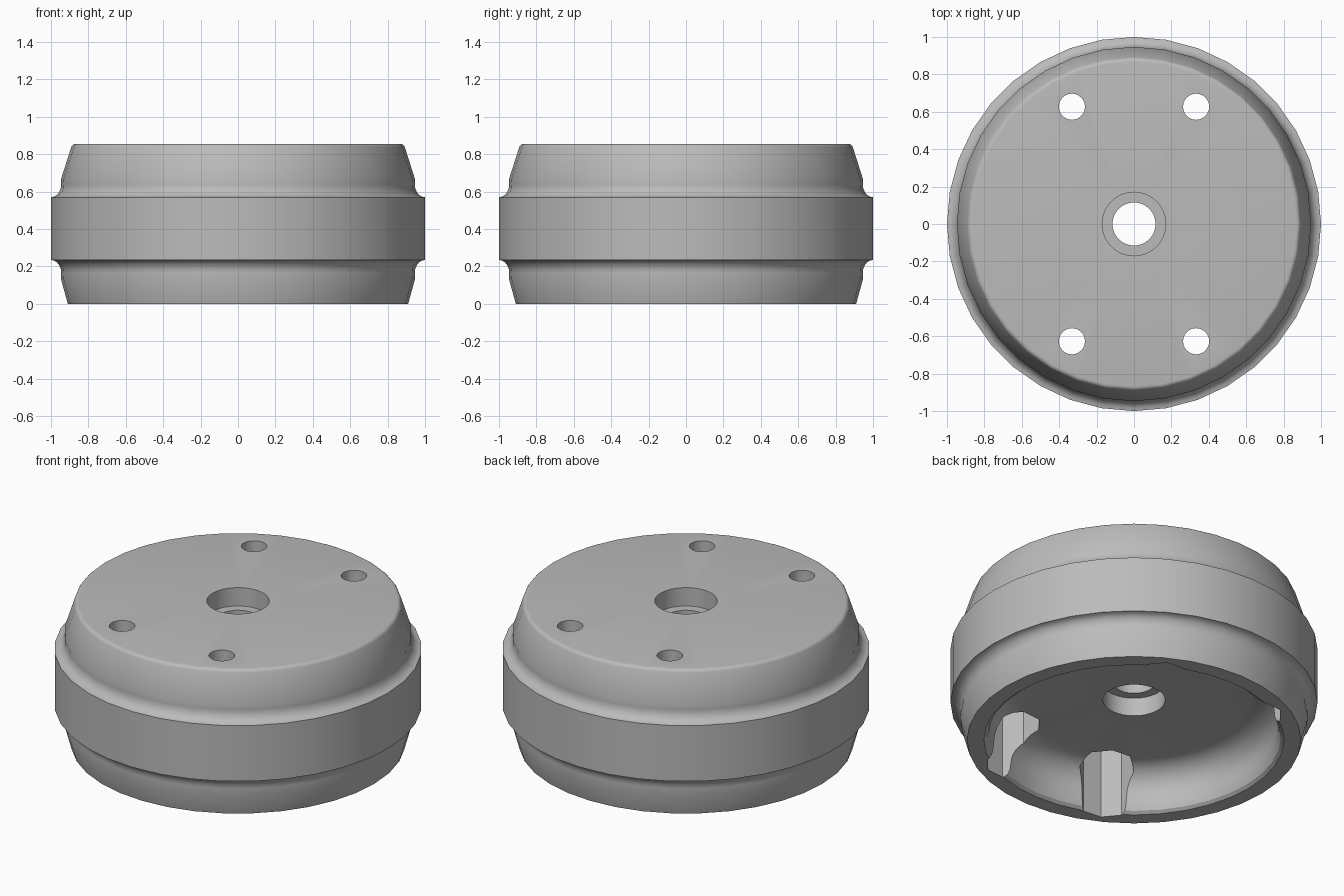
import bpy
import bmesh
import math
from mathutils import Matrix

cube = bpy.data.objects.get("Cube")
if cube:
    bpy.data.objects.remove(cube, do_unlink=True)

grey = bpy.data.materials.new("machined_grey")
grey.use_nodes = True
colour = (0.5, 0.5, 0.5, 1)
grey.diffuse_color = colour
grey.node_tree.nodes["Principled BSDF"].inputs["Base Color"].default_value = colour

SEGMENTS = 36
HEIGHT = 0.855


def new_object(name, bm):
    bmesh.ops.recalc_face_normals(bm, faces=bm.faces)
    mesh = bpy.data.meshes.new(name)
    bm.to_mesh(mesh)
    bm.free()
    mesh.materials.append(grey)
    obj = bpy.data.objects.new(name, mesh)
    bpy.context.collection.objects.link(obj)
    return obj


def lathe(name, profile):
    """Turn a closed radius/height profile around the z axis."""
    bm = bmesh.new()
    rings = []
    for i in range(SEGMENTS):
        a = math.tau * i / SEGMENTS
        rings.append([bm.verts.new((r * math.sin(a), r * math.cos(a), z))
                      for r, z in profile])
    count = len(profile)
    for i in range(SEGMENTS):
        here, there = rings[i], rings[(i + 1) % SEGMENTS]
        for j in range(count):
            k = (j + 1) % count
            bm.faces.new((here[j], here[k], there[k], there[j]))
    return new_object(name, bm)


def cutter(x, y, radius, bottom, top, sides, turn=0):
    bm = bmesh.new()
    place = Matrix.Translation((x, y, (bottom + top) / 2)) @ Matrix.Rotation(turn, 4, 'Z')
    bmesh.ops.create_cone(bm, cap_ends=True, segments=sides, radius1=radius,
                          radius2=radius, depth=top - bottom, matrix=place)
    obj = new_object("hole_cutter", bm)
    obj.hide_render = True
    return obj


def arc(cr, cz, rx, rz, start, end, steps):
    return [(cr + rx * math.cos(math.radians(start + (end - start) * i / steps)),
             cz + rz * math.sin(math.radians(start + (end - start) * i / steps)))
            for i in range(steps + 1)]


# Outer wall with two coved grooves, dished underside and counterbored centre
profile = [(0.91, 0), (0.947, 0.135)]
profile += arc(1.0, 0.165, 0.055, 0.07, 180, 90, 5)
profile += arc(1.0, 0.64, 0.055, 0.07, 270, 180, 5)
profile += [(0.947, 0.665)]
profile += arc(0.868, 0.83, 0.025, 0.025, 18, 90, 4)
profile += [(0.17, HEIGHT), (0.17, 0.745), (0.115, 0.745),
            (0.115, 0.36), (0.17, 0.36), (0.17, 0.25)]
profile += arc(0.63, 0.09, 0.155, 0.16, 90, 0, 6)
profile += [(0.79, 0.045), (0.80, 0.015), (0.818, 0)]
body = lathe("wheel_body", profile)

# Four bolt holes with faceted pockets underneath
cutters = []
for sx in (-1, 1):
    for sy in (-1, 1):
        x, y = sx * 0.332, sy * 0.627
        turn = math.atan2(y, x)
        cutters.append(cutter(x, y, 0.07, -0.1, 1.0, 24))
        cutters.append(cutter(x, y, 0.15, -0.1, 0.45, 8, turn))

bpy.context.view_layer.objects.active = body
for tool in cutters:
    cut = body.modifiers.new("bolt_hole", 'BOOLEAN')
    cut.operation = 'DIFFERENCE'
    cut.solver = 'EXACT'
    cut.object = tool
    bpy.ops.object.modifier_apply(modifier=cut.name)
    bpy.data.objects.remove(tool, do_unlink=True)

# Soft shading on the turned surfaces, crisp machined edges
bpy.ops.object.select_all(action='DESELECT')
body.select_set(True)
bpy.ops.object.shade_smooth_by_angle(angle=math.radians(30))
